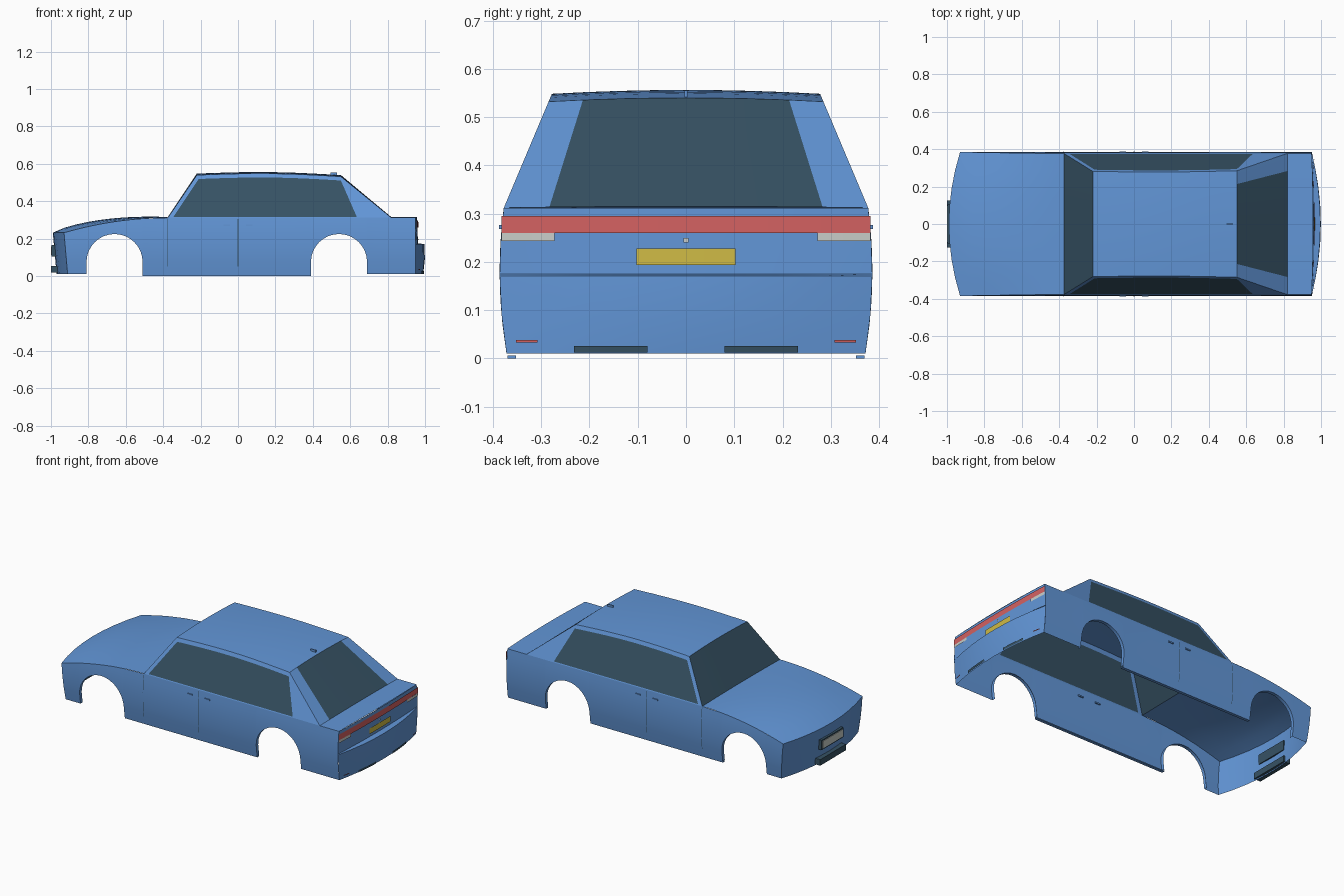
import bpy, bmesh, math
from mathutils import Vector

if "Cube" in bpy.data.objects:
    bpy.data.objects.remove(bpy.data.objects["Cube"])

def material(name, rgb):
    m = bpy.data.materials.new(name)
    m.diffuse_color = (*rgb, 1)
    m.use_nodes = True
    m.node_tree.nodes["Principled BSDF"].inputs["Base Color"].default_value = m.diffuse_color
    return m

BLUE = material("blue paint", (0.122, 0.305, 0.68))
GLASS = material("dark glass", (0.037, 0.084, 0.127))
RED = material("red lamp", (0.65, 0.12, 0.12))
YELLOW = material("yellow plate", (0.62, 0.49, 0.06))
PALE = material("pale lamp", (0.58, 0.61, 0.58))

def lerp(a, b, t):
    return a + (b - a) * t

def finish(name, bm, mats, mirror=False):
    # Turn the sheet outward, then shade smooth with sharp edges kept
    bm.normal_update()
    s = 0
    for f in bm.faces:
        c = f.calc_center_median()
        s += f.calc_area() * f.normal.dot(c - Vector((0.9 * c.x, 0, 0.12)))
    if s < 0:
        bmesh.ops.reverse_faces(bm, faces=bm.faces[:])
    me = bpy.data.meshes.new(name)
    for f in bm.faces:
        f.smooth = True
    bm.to_mesh(me)
    bm.free()
    me.set_sharp_from_angle(angle=math.radians(30))
    for m in mats:
        me.materials.append(m)
    ob = bpy.data.objects.new(name, me)
    bpy.context.collection.objects.link(ob)
    if mirror:
        ob.modifiers.new("Mirror", 'MIRROR').use_axis = (False, True, False)
    return ob

def sheet(name, rows, mats, mirror=False, pick=None, skip=None):
    bm = bmesh.new()
    vs = [[bm.verts.new(p) for p in r] for r in rows]
    for i in range(len(rows) - 1):
        for j in range(len(rows[0]) - 1):
            if skip and skip(i, j):
                continue
            f = bm.faces.new((vs[i][j], vs[i][j + 1], vs[i + 1][j + 1], vs[i + 1][j]))
            f.material_index = pick(i, j) if pick else 0
    for v in [v for v in bm.verts if not v.link_faces]:
        bm.verts.remove(v)
    return finish(name, bm, mats, mirror)

def box(name, x, y, z, mat, mirror=False):
    bm = bmesh.new()
    bmesh.ops.create_cube(bm, size=1)
    for v in bm.verts:
        v.co = [lerp(r[0], r[1], c + 0.5) for r, c in zip((x, y, z), v.co)]
    bmesh.ops.recalc_face_normals(bm, faces=bm.faces[:])
    return finish(name, bm, [mat], mirror)

# Shared shape rules
BELT = 0.312
V = [-1, -0.75, -0.5, -0.25, 0, 0.25, 0.5, 0.75, 1]
ARCHES = (-0.66, 0.54)
R, SPRING = 0.15, 0.075

def half_width(z):
    return 0.386 - 0.011 * ((z - 0.18) / 0.15) ** 2

def cabin_y(z):
    return lerp(half_width(BELT), 0.278, (z - BELT) / 0.236)

def top_z(x):
    s = min(1, max(0, (x + 0.93) / 0.555))
    return 0.232 + 0.08 * (1 - (1 - s) ** 2)

def roof_z(u, v=1):
    return lerp(0.540, 0.532, u) + 0.012 * math.sin(math.pi * u) + 0.008 * (1 - v * v)

def arch_x(c, n=16):
    return [c - R * math.cos(math.pi * k / n) for k in range(n + 1)]

def arch_z(x):
    for c in ARCHES:
        if abs(x - c) < R:
            return SPRING + math.sqrt(R * R - (x - c) ** 2)
    return SPRING

# Side panels with wheel arches
xs = [-0.93, -0.87] + arch_x(ARCHES[0]) + [-0.375, -0.2, 0, 0.2] + arch_x(ARCHES[1]) + [0.82, 0.95]
cols = []
for x in xs:
    low, top = arch_z(x), top_z(x)
    sill = 0.0 if -0.52 < x < 0.4 else 0.01
    col = []
    for z in [sill] + [lerp(low, top, k / 6) for k in range(7)]:
        lean = 0.02 * (1 - min(1, z / 0.232)) if x < -0.92 else 0
        col.append((x + lean, half_width(z), z))
    cols.append(col)
mid = [(xs[i] + xs[i + 1]) / 2 for i in range(len(xs) - 1)]
sheet("side_panel", cols, [BLUE], True,
      skip=lambda i, j: j == 0 and any(abs(mid[i] - c) < R for c in ARCHES))

# Turned-in wheel arch lips and sill
for c, n in zip(ARCHES, ("front", "rear")):
    pts = [(c - R, 0.01)] + [(x, arch_z(x)) for x in arch_x(c)] + [(c + R, 0.01)]
    ob = sheet(n + "_arch_lip", [[(x, half_width(z) - d, z) for d in (0, 0.02)] for x, z in pts], [BLUE], True)
box("sill", (-0.51, 0.39), (0.352, half_width(0)), (0.0, 0.006), BLUE, True)

# Nose and bonnet
sheet("nose", [[(-0.93 - 0.06 * (1 - v * v) + 0.02 * (1 - t), v * half_width(0.01 + 0.222 * t), 0.01 + 0.222 * t)
                for v in V] for t in (0, 0.25, 0.5, 0.75, 1)], [BLUE])
bonnet = []
for k in range(11):
    u = k / 10
    z = top_z(lerp(-0.93, -0.375, u))
    crown = 0.015 * math.sin(math.pi * u ** 0.6) + 0.004 * u
    bonnet.append([(lerp(-0.93 - 0.06 * (1 - v * v), -0.375, u), v * half_width(z), z + crown * (1 - v * v)) for v in V])
sheet("bonnet", bonnet, [BLUE])

# Tail: upright upper panel over a bulging bumper
TAIL = [(0.01, 0.040), (0.09, 0.049), (0.171, 0.047), (0.175, 0.012), (0.25, 0.010), (BELT, 0.008)]

def tail_x(y, z):
    v = min(1, abs(y) / half_width(z))
    for (z0, b0), (z1, b1) in zip(TAIL, TAIL[1:]):
        if z <= z1:
            return 0.95 + lerp(b0, b1, (z - z0) / (z1 - z0)) * (1 - v * v)
    return 0.95

sheet("tail", [[(0.95 + b * (1 - v * v), v * half_width(z), z) for v in V] for z, b in TAIL], [BLUE])
sheet("boot_lid", [[(lerp(0.82, 0.95 + 0.008 * (1 - v * v), u), v * half_width(BELT), BELT + 0.003 * (1 - v * v))
                    for v in V] for u in (0, 1)], [BLUE])

# Roof, windscreen and rear window
sheet("roof", [[(lerp(-0.22, 0.55, k / 10), v * cabin_y(roof_z(k / 10)), roof_z(k / 10, v)) for v in V]
               for k in range(11)], [BLUE])

def end_window(name, x0, x1, u, crown, pick):
    rows = []
    for t in (0, 1):
        z = lerp(BELT, roof_z(u), t)
        rows.append([(lerp(x0, x1, t), v * cabin_y(z), z + lerp(crown, 0.008, t) * (1 - v * v)) for v in V])
    sheet(name, rows, [BLUE, GLASS], pick=pick)

end_window("windscreen", -0.375, -0.22, 0, 0.004, lambda i, j: 1)
end_window("rear_window", 0.82, 0.55, 1, 0.003, lambda i, j: 1 if 0 < j < 7 else 0)

# Cabin sides: frame around the side glass
def on_side(x, z):
    return (x, cabin_y(z), z)

N = 10
outer = [(-0.375, BELT)] + [(lerp(-0.22, 0.55, k / N), roof_z(k / N)) for k in range(N + 1)] + [(0.82, BELT)]
inner = [(-0.345, 0.317)] + [(lerp(-0.21, 0.55, k / N), roof_z(k / N) - 0.021) for k in range(N + 1)] + [(0.635, 0.317)]
bm = bmesh.new()
a = [bm.verts.new(on_side(*p)) for p in outer]
b = [bm.verts.new(on_side(*p)) for p in inner]
for i in range(len(a)):
    j = (i + 1) % len(a)
    bm.faces.new((a[i], a[j], b[j], b[i]))
bm.faces.new(b).material_index = 1
finish("cabin_side", bm, [BLUE, GLASS], True)

# Tail lamps, plate and trim
def tail_strip(name, y0, y1, z0, z1, mat, mirror=False, off=0.005):
    ys = [lerp(y0, y1, k / 8) for k in range(9)]
    sheet(name, [[(tail_x(y, z) + off, y, z) for y in ys] for z in (z0, z1)], [mat], mirror)

tail_strip("tail_lamp_band", -0.382, 0.382, 0.26, 0.295, RED)
tail_strip("reverse_lamp", 0.272, 0.382, 0.243, 0.26, PALE, True)
tail_strip("rear_plate", -0.103, 0.103, 0.194, 0.228, YELLOW)
tail_strip("boot_lock", -0.005, 0.005, 0.24, 0.25, PALE)
tail_strip("reflector", 0.308, 0.352, 0.033, 0.038, RED, True, 0.01)
tail_strip("rear_vent", 0.08, 0.232, 0.012, 0.026, GLASS, True)

# Nose plate and lower grille
box("front_plate_frame", (-0.996, -0.97), (-0.105, 0.105), (0.105, 0.165), GLASS)
box("front_plate", (-0.999, -0.98), (-0.095, 0.095), (0.113, 0.157), PALE)
box("front_grille", (-1.0, -0.955), (-0.125, 0.125), (0.018, 0.055), GLASS)

# Door gaps, handles and aerial
for n, x in (("front", -0.375), ("rear", 0.0)):
    zs = [lerp(0.05, 0.305, k / 5) for k in range(6)]
    sheet(n + "_door_gap", [[(x + d, half_width(z) + 0.0012, z) for d in (-0.0015, 0.0015)] for z in zs], [GLASS], True)
for n, x in (("front", -0.06), ("rear", 0.06)):
    box(n + "_door_handle", (x - 0.017, x + 0.017), (0.375, 0.387), (0.268, 0.276), BLUE, True)
box("aerial_base", (0.495, 0.53), (-0.003, 0.003), (0.54, 0.555), BLUE)
